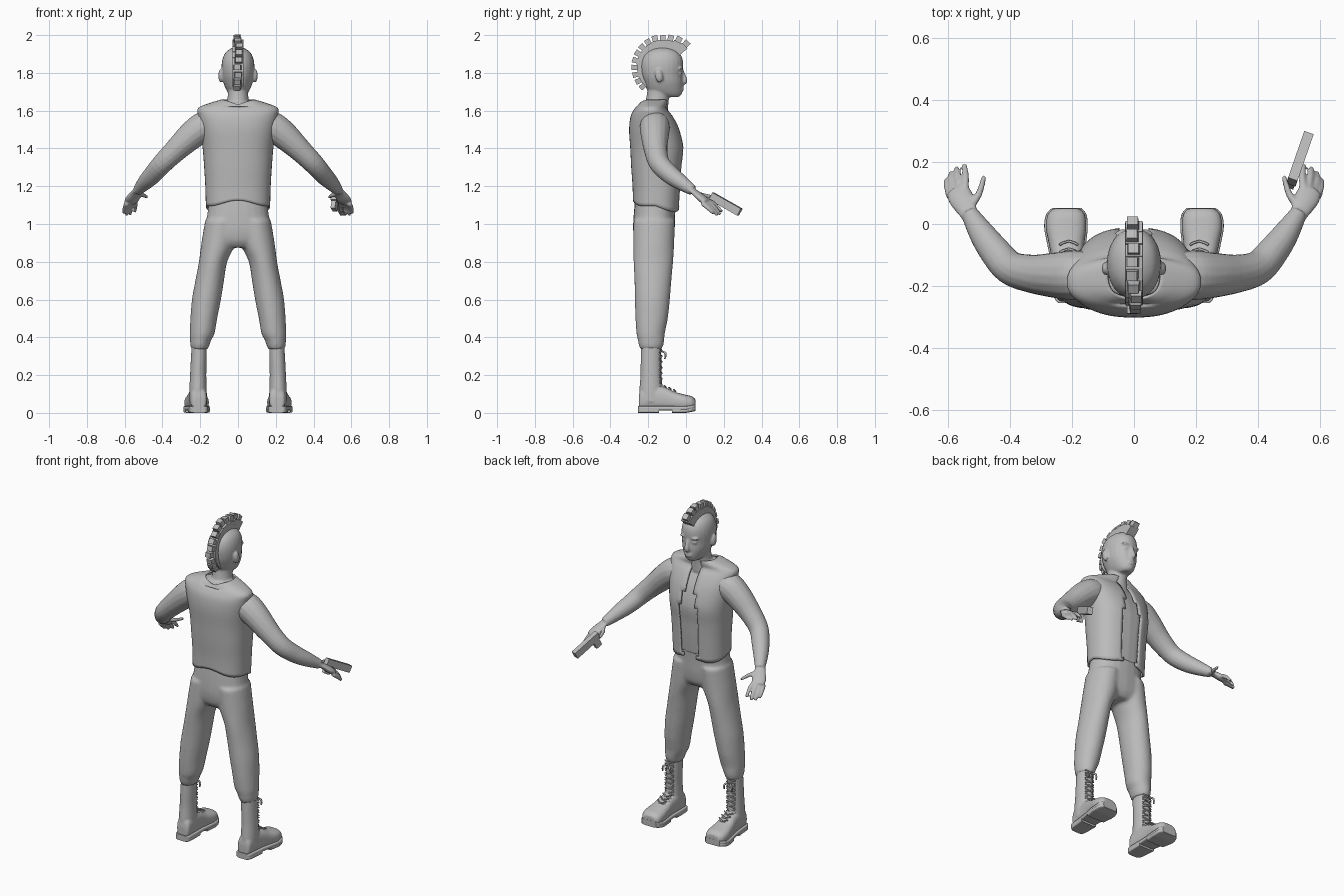
import bpy, bmesh, math, random
from mathutils import Vector as V, Matrix

if "Cube" in bpy.data.objects:
    bpy.data.objects.remove(bpy.data.objects["Cube"])

random.seed(4)
grey = bpy.data.materials.new("plain_grey")
grey.diffuse_color = (0.5, 0.5, 0.5, 1)
grey.use_nodes = True
grey.node_tree.nodes["Principled BSDF"].inputs["Base Color"].default_value = grey.diffuse_color


def finish(bm, name, remesh=0, smooth=3):
    """Turn a bmesh into a named object, optionally fused with a voxel remesh."""
    bmesh.ops.recalc_face_normals(bm, faces=bm.faces)
    me = bpy.data.meshes.new(name)
    bm.to_mesh(me)
    bm.free()
    me.materials.append(grey)
    ob = bpy.data.objects.new(name, me)
    bpy.context.collection.objects.link(ob)
    if remesh:
        m = ob.modifiers.new("fuse", 'REMESH')
        m.mode, m.voxel_size, m.use_smooth_shade = 'VOXEL', remesh, True
        s = ob.modifiers.new("soften", 'SMOOTH')
        s.iterations = smooth
    return ob


def fine(rows, n=4):
    """Catmull-Rom interpolation of number rows."""
    out = []
    for i in range(len(rows) - 1):
        a, b, c, d = (rows[max(i - 1, 0)], rows[i], rows[i + 1], rows[min(i + 2, len(rows) - 1)])
        for k in range(n):
            t = k / n
            out.append([q + .5 * t * (r - p + t * (2 * p - 5 * q + 4 * r - s + t * (3 * (q - r) + s - p)))
                        for p, q, r, s in zip(a, b, c, d)])
    return out + [list(rows[-1])]


def skin(bm, frames, n=24, power=2, caps=True):
    """Loft superellipse rings given as (centre, u axis, v axis)."""
    rings = []
    for c, u, v in frames:
        ring = []
        for k in range(n):
            a = 2 * math.pi * k / n
            cs, sn = math.cos(a), math.sin(a)
            ring.append(bm.verts.new(c + u * math.copysign(abs(cs) ** (2 / power), cs)
                                     + v * math.copysign(abs(sn) ** (2 / power), sn)))
        rings.append(ring)
    for p, q in zip(rings, rings[1:]):
        for k in range(n):
            bm.faces.new((p[k], p[k - 1], q[k - 1], q[k])).smooth = True
    if caps:
        bm.faces.new(rings[0])
        bm.faces.new(rings[-1])


def upright(bm, rows, s=1, **kw):
    """Loft along z: rows of z, cx, cy, rx, ry."""
    skin(bm, [(V((s * x, y, z)), V((rx, 0, 0)), V((0, ry, 0))) for z, x, y, rx, ry in fine(rows)], **kw)


def tube(bm, rows, s=1, flat=1, n=16, steps=4):
    """Loft along a path: rows of x, y, z, radius."""
    pts = fine(rows, steps)
    P = [V((s * p[0], p[1], p[2])) for p in pts]
    fr = []
    for i, p in enumerate(P):
        t = (P[min(i + 1, len(P) - 1)] - P[max(i - 1, 0)]).normalized()
        u = t.cross(V((0, 0, 1))).normalized()
        fr.append((p, u * pts[i][3], u.cross(t) * pts[i][3] * flat))
    skin(bm, fr, n=n)


def ball(bm, c, r, rot=0):
    bmesh.ops.create_uvsphere(bm, u_segments=16, v_segments=10, radius=1,
                              matrix=Matrix.Translation(c) @ Matrix.Rotation(rot, 4, 'X') @ Matrix.Diagonal((*r, 1)))


# Vest profile, also used (slightly smaller) for the torso
chest = [(1.11, 0, -.158, .165, .118), (1.2, 0, -.155, .168, .123), (1.3, 0, -.155, .174, .13),
         (1.4, 0, -.153, .182, .137), (1.5, 0, -.168, .195, .128), (1.57, 0, -.182, .205, .106),
         (1.61, 0, -.187, .207, .08), (1.635, 0, -.178, .15, .072), (1.655, 0, -.17, .083, .068)]

# Body: torso, neck, head, arms and hands fused together
bm = bmesh.new()
upright(bm, [(z - .012, x, y, rx - .014, ry - .012) for z, x, y, rx, ry in chest], power=2.4)
upright(bm, [(1.58, 0, -.165, .085, .07), (1.64, 0, -.155, .06, .062), (1.69, 0, -.147, .054, .06),
             (1.75, 0, -.14, .056, .06)])
head = [(1.672, .03, -.12, -.04), (1.685, .046, -.17, -.024), (1.71, .062, -.205, -.018), (1.75, .078, -.222, -.016),
        (1.79, .085, -.236, -.018), (1.84, .087, -.241, -.014), (1.88, .08, -.232, -.02),
        (1.91, .064, -.21, -.04), (1.93, .035, -.175, -.075), (1.936, .012, -.14, -.11)]
upright(bm, [(z, 0, (b + f) / 2, rx, (f - b) / 2) for z, rx, b, f in head], power=2.1)
# Face
tube(bm, [(0, -.022, 1.815, .008), (0, -.012, 1.785, .011), (0, -.008, 1.757, .016), (0, -.018, 1.745, .012)])
for z in (1.722, 1.711):
    ball(bm, (0, -.02, z), (.024, .009, .006))
for s in (1, -1):
    ball(bm, (s * .034, -.033, 1.797), (.017, .012, .008))
    ball(bm, (s * .034, -.031, 1.823), (.028, .015, .008))
    ball(bm, (s * .091, -.143, 1.785), (.013, .021, .037), .15)
    # Arm and palm
    tube(bm, [(.14, -.165, 1.53, .075), (.19, -.165, 1.51, .08), (.25, -.165, 1.465, .074), (.33, -.16, 1.39, .062),
              (.40, -.14, 1.32, .055), (.45, -.085, 1.263, .05), (.49, -.03, 1.222, .042), (.53, .035, 1.178, .028)], s)
    tube(bm, [(.522, .02, 1.187, .028), (.54, .05, 1.165, .033), (.558, .085, 1.135, .041),
              (.568, .11, 1.115, .036)], s, flat=.48)
    # Fingers and thumb
    for a, m, b in (((.545, .105, 1.13), (.542, .15, 1.105), (.545, .19, 1.065)),
                    ((.56, .108, 1.12), (.567, .15, 1.09), (.571, .182, 1.048)),
                    ((.577, .1, 1.112), (.587, .138, 1.08), (.59, .165, 1.045)),
                    ((.59, .085, 1.11), (.601, .12, 1.082), (.604, .145, 1.055)),
                    ((.532, .05, 1.163), (.5, .095, 1.152), (.482, .155, 1.142))):
        tube(bm, [(*a, .013), (*m, .0115), (*b, .008)], s, n=12)
finish(bm, "body", .006, 3)

# Vest: open at the front, hem dropping toward the front
bm = bmesh.new()
upright(bm, chest, n=64, power=2.4, caps=False)
bmesh.ops.delete(bm, context='FACES', geom=[
    f for f in bm.faces if f.calc_center_median().y > -.14
    and abs(f.calc_center_median().x) < .045 + .02 * math.sin((f.calc_center_median().z - 1.1) * 9)])
for v in bm.verts:
    if v.co.z < 1.22:
        w = (1.22 - v.co.z) / .11
        v.co.z += w * (.015 * math.cos(v.co.x * 20) - .045 * max(0, (v.co.y + .16) / .12))
    if v.co.z > 1.62 and v.co.y < -.17:
        v.co.z -= .025 * max(0, 1 - abs(v.co.x) / .08)
vest = finish(bm, "vest")
m = vest.modifiers.new("thickness", 'SOLIDIFY')
m.thickness, m.offset = .01, 0

# Trousers: hips and both legs fused
bm = bmesh.new()
upright(bm, [(1.145, 0, -.16, .152, .108), (1.05, 0, -.167, .163, .11), (.97, 0, -.17, .177, .11),
             (.91, 0, -.17, .17, .1), (.875, 0, -.17, .1, .075)], power=2.3)
leg = [(1.02, .088, -.168, .086, .11), (.9, .104, -.171, .09, .109), (.8, .132, -.173, .075, .105),
       (.7, .15, -.175, .076, .098), (.6, .167, -.178, .077, .093), (.5, .181, -.182, .071, .086),
       (.42, .19, -.187, .066, .075), (.385, .198, -.185, .056, .07), (.355, .202, -.185, .05, .064),
       (.335, .203, -.185, .041, .055)]
for s in (1, -1):
    upright(bm, leg, s)
finish(bm, "trousers", .01, 4)

# Boots: y, centre x, half width, top height
foot = [(-.25, .207, .028, .085), (-.235, .208, .042, .13), (-.17, .21, .047, .145), (-.11, .214, .051, .135),
        (-.06, .217, .058, .112), (-.01, .219, .065, .098), (.03, .218, .06, .088), (.05, .217, .042, .072)]
for s, side in ((1, "right"), (-1, "left")):
    bm = bmesh.new()
    upright(bm, [(.37, .205, -.185, .04, .053), (.28, .208, -.185, .042, .055), (.2, .211, -.185, .043, .056),
                 (.12, .212, -.185, .046, .062), (.06, .213, -.182, .046, .062)], s)
    skin(bm, [(V((s * x, y, .012 + h / 2 - .006)), V((w, 0, 0)), V((0, 0, h / 2 - .006)))
              for y, x, w, h in fine(foot)], power=2.6)
    finish(bm, side + "_boot", .006, 4)
    # Sole with raised heel
    bm = bmesh.new()
    sole = [(V((s * x, y * 1.02, .024 + max(0, y) * .2)), V((w + .005, 0, 0)), V((0, 0, .012)))
            for y, x, w, h in fine(foot)]
    skin(bm, sole, power=6)
    skin(bm, [(c + V((0, 0, -.012)), u, v) for c, u, v in sole if c.y < -.13], power=6)
    skin(bm, [(c + V((0, 0, -.012)), u, v) for c, u, v in sole if c.y > -.08], power=6)
    finish(bm, side + "_boot_sole")
    # Crossed laces and bow
    bm = bmesh.new()
    path = [(-.127, .33 - i * .03) for i in range(7)] + [(-.105, .135), (-.08, .125), (-.055, .114)]
    for y, z in path:
        for d in (1, -1):
            tube(bm, [(.21 - .03, y - .012, z - d * .01, .004), (.21, y, z, .004),
                      (.21 + .03, y - .012, z + d * .01, .004)], s, n=6, steps=2)
    for d in (1, -1):
        tube(bm, [(.21, -.127, .325, .004), (.21 + d * .022, -.108, .315, .006),
                  (.21 + d * .028, -.112, .285, .004)], s, n=6)
    finish(bm, side + "_boot_laces")

# Crest of hair: low band plus separate tall tufts fanning round the skull
bm = bmesh.new()


def wedge(a, half_in, half_out, r_in, r_out, w_in, w_out, lean=0):
    for v in bmesh.ops.create_cube(bm, size=2)["verts"]:
        x, y, z = v.co
        t = math.radians(a + y * (half_out if z > 0 else half_in))
        r, w = (r_out, w_out) if z > 0 else (r_in, w_in)
        v.co = (x * w + (lean if z > 0 else 0), -.12 + r * math.cos(t), 1.82 + r * math.sin(t))


N = 13
for i in range(N):
    a = 48 + 172 * i / (N - 1)
    top = .196 - .036 * i / (N - 1) if i else .198
    top = min(top, .18 / max(.1, math.sin(math.radians(a))))
    wedge(a, 7.4, 7.4, .1, top - .028, .03, .028)
    wedge(a, 6.5, 5, .1, top, .026, .017, random.uniform(-.009, .009))
finish(bm, "hair_crest")

# Pistol: long slide and short grip
a, b = V((.508, .135, 1.148)), V((.56, .285, 1.063))
d = (b - a).normalized()
u = d.cross(V((0, 0, 1))).normalized()
n = u.cross(d)
bm = bmesh.new()
for c, dims in (((a + b) / 2, (.032, (b - a).length, .042)), (a + d * .03 - n * .035, (.024, .04, .06))):
    rot = Matrix((u, d, n)).transposed().to_4x4()
    bmesh.ops.create_cube(bm, size=1, matrix=Matrix.Translation(c) @ rot @ Matrix.Diagonal((*dims, 1)))
finish(bm, "pistol")
